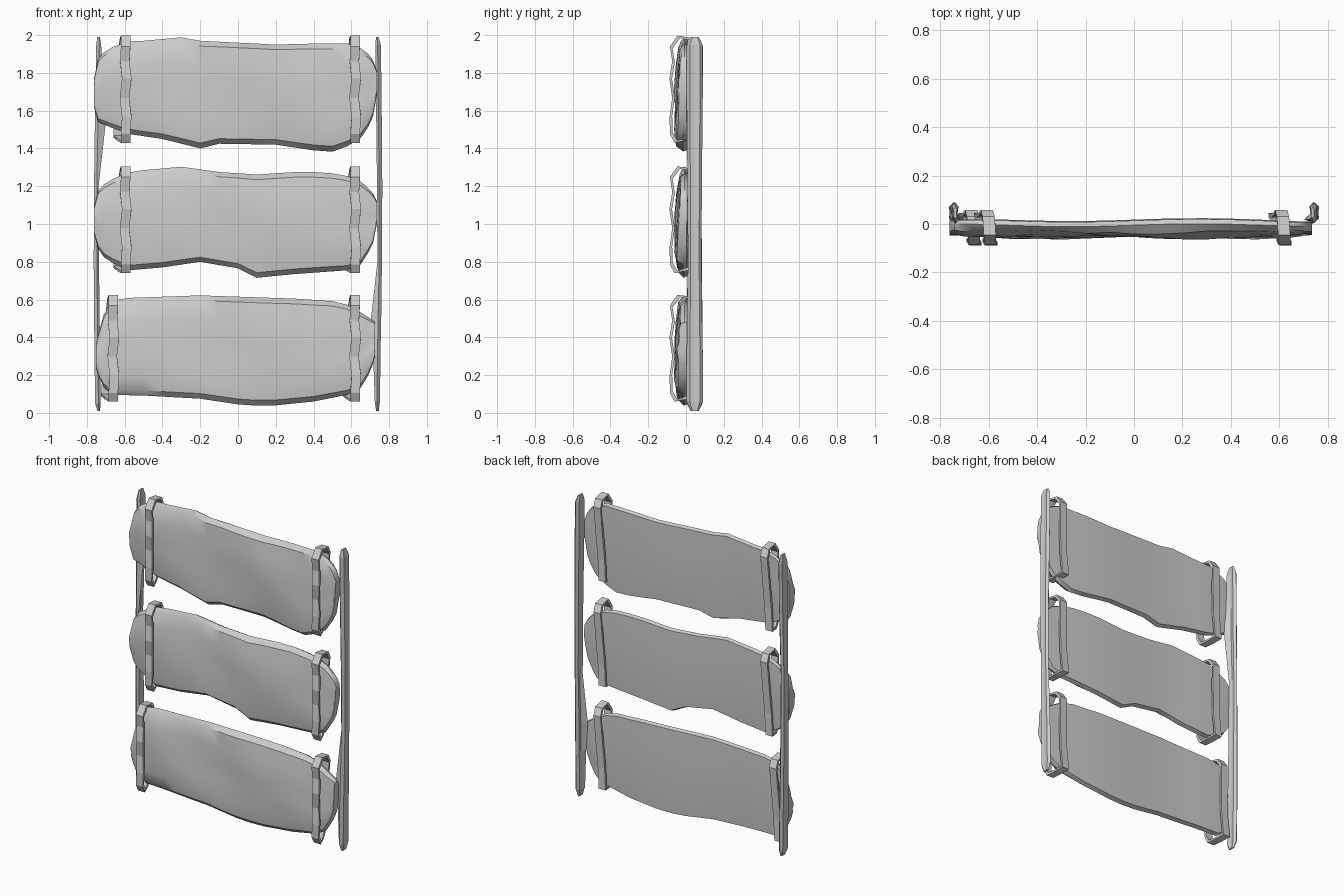
import bpy, bmesh, math, random

random.seed(4)


def interp(pts, x):
    # linear lookup along an edge profile
    for (x0, z0), (x1, z1) in zip(pts, pts[1:]):
        if x <= x1:
            return z0 + (z1 - z0) * (x - x0) / (x1 - x0)
    return pts[-1][1]


def loft(name, rings, closed=False, angle=None):
    # skin a list of equal-sized rings
    bm = bmesh.new()
    vs = [[bm.verts.new(p) for p in r] for r in rings]
    n = len(rings[0])
    pairs = list(zip(vs, vs[1:]))
    if closed:
        pairs.append((vs[-1], vs[0]))
    else:
        bm.faces.new(vs[0])
        bm.faces.new(vs[-1])
    for a, b in pairs:
        for i in range(n):
            j = (i + 1) % n
            bm.faces.new((a[i], a[j], b[j], b[i]))
    bmesh.ops.recalc_face_normals(bm, faces=bm.faces)
    me = bpy.data.meshes.new(name)
    bm.to_mesh(me)
    bm.free()
    ob = bpy.data.objects.new(name, me)
    bpy.context.collection.objects.link(ob)
    if angle:
        me.shade_smooth()
        me.set_sharp_from_angle(angle=math.radians(angle))
    return ob


# Panel cross-section: (height fraction, y), flat back and faceted bulging front
SECTION = [(0.02, 0.010), (0.3, 0.018), (0.7, 0.018), (0.98, 0.014), (1, -0.005),
           (0.95, -0.034), (0.77, -0.047), (0.58, -0.054), (0.38, -0.052),
           (0.2, -0.056), (0.05, -0.045), (0, -0.015)]
COLS = [-0.74, -0.71, -0.66, -0.58, -0.5, -0.4, -0.3, -0.2, -0.1, 0, 0.1,
        0.2, 0.3, 0.4, 0.5, 0.58, 0.65, 0.69, 0.715]


def panel(name, top, bottom):
    xs = sorted([top[0][0], top[-1][0]] + COLS)
    xs = [x for x in xs if top[0][0] <= x <= top[-1][0]]
    rings = []
    for x in xs:
        zt, zb = interp(top, x), interp(bottom, x)
        k = 0.75 + 0.25 * min(1, (0.77 - abs(x)) / 0.25)
        ring = []
        for t, y in SECTION:
            front = y < -0.03
            wave = 0.006 * math.sin(7 * x + 5 * t) if front else 0.006 * math.sin(6 * x)
            jit = random.uniform(-0.004, 0.004) if front else 0
            ring.append((x, (y + wave) * k + jit, zb + (zt - zb) * t))
        rings.append(ring)
    loft(name, rings, angle=35)


panel("top_panel",
      [(-0.762, 1.77), (-0.745, 1.87), (-0.7, 1.92), (-0.6, 1.965), (-0.5, 1.97), (-0.3, 1.988),
       (-0.2, 1.97), (0.2, 1.95), (0.4, 1.955), (0.6, 1.955), (0.67, 1.92), (0.71, 1.88), (0.735, 1.81)],
      [(-0.762, 1.62), (-0.74, 1.54), (-0.6, 1.48), (-0.4, 1.45), (-0.2, 1.40), (-0.1, 1.425), (0.2, 1.42),
       (0.4, 1.39), (0.5, 1.383), (0.6, 1.42), (0.67, 1.47), (0.715, 1.57), (0.735, 1.68)])
panel("middle_panel",
      [(-0.762, 1.09), (-0.745, 1.17), (-0.7, 1.22), (-0.6, 1.27), (-0.5, 1.285), (-0.3, 1.303), (-0.1, 1.275),
       (0.1, 1.262), (0.35, 1.278), (0.55, 1.265), (0.65, 1.225), (0.71, 1.17), (0.735, 1.12)],
      [(-0.762, 0.95), (-0.74, 0.87), (-0.7, 0.81), (-0.58, 0.755), (-0.4, 0.77), (-0.2, 0.80), (0, 0.765),
       (0.1, 0.715), (0.3, 0.735), (0.58, 0.755), (0.66, 0.79), (0.715, 0.9), (0.735, 1.0)])
panel("bottom_panel",
      [(-0.752, 0.36), (-0.72, 0.5), (-0.68, 0.59), (-0.6, 0.608), (-0.2, 0.622), (0.3, 0.605), (0.55, 0.588),
       (0.62, 0.55), (0.7, 0.5), (0.725, 0.48)],
      [(-0.752, 0.24), (-0.72, 0.14), (-0.66, 0.095), (-0.5, 0.092), (-0.2, 0.075), (0, 0.045), (0.15, 0.035),
       (0.4, 0.06), (0.6, 0.1), (0.66, 0.14), (0.71, 0.24), (0.725, 0.3)])

# Strap loop: (x offset, y, height fraction), wavy front, leaning back
STRAP = [(0, -0.045, 1.0), (0, -0.085, 0.90), (-0.004, -0.073, 0.76), (0.006, -0.088, 0.60),
         (-0.006, -0.073, 0.42), (0.006, -0.087, 0.24), (0, -0.085, 0.08), (0, -0.06, 0.0),
         (-0.02, 0.0, 0.02), (-0.04, 0.045, 0.05), (-0.03, 0.040, 0.3), (-0.02, 0.048, 0.6),
         (-0.012, 0.058, 0.9), (-0.005, 0.03, 0.98)]


def strap(name, x, z0, z1):
    rings = []
    for dx, y, t in STRAP:
        z = z0 + (z1 - z0) * t
        yi = y - math.copysign(min(0.014, abs(y + 0.015)), y + 0.015)
        zi = z0 + (z1 - z0) * (0.5 + (t - 0.5) * 0.955)
        a, b = x + dx - 0.025, x + dx + 0.025
        rings.append([(a, y, z), (b, y, z), (b, yi, zi), (a, yi, zi)])
    loft(name, rings, closed=True)


for row, xl, z0, z1 in [("top", -0.595, 1.43, 1.997), ("middle", -0.595, 0.74, 1.305),
                        ("bottom", -0.66, 0.06, 0.625)]:
    strap(row + "_left_strap", xl, z0, z1)
    strap(row + "_right_strap", 0.62, z0, z1)

# Posts: (z, centre x, half width, half depth, inner fin reach); right one is turned upside down
POST = [(0.01, -0.737, 0.007, 0.022, 0), (0.05, -0.742, 0.014, 0.042, 0), (0.3, -0.745, 0.015, 0.043, 0),
        (0.8, -0.75, 0.014, 0.038, 0), (1.2, -0.75, 0.012, 0.036, 0.0), (1.52, -0.744, 0.014, 0.04, 0.028),
        (1.7, -0.741, 0.013, 0.043, 0.012), (1.94, -0.738, 0.014, 0.043, 0), (1.99, -0.738, 0.007, 0.022, 0)]


def post(name, flip):
    rings = []
    for z, x, w, d, fin in POST:
        c = 0.046
        ring = [(x - w, c - d * 0.6), (x + w * 0.2, c - d), (x + w + fin, c - d * 0.7),
                (x + w * 0.7, c), (x + w, c + d * 0.6), (x, c + d), (x - w, c + d * 0.65), (x - w * 0.75, c)]
        rings.append([(-px, y, 2 - z) if flip else (px, y, z) for px, y in ring])
    loft(name, rings)


post("left_post", False)
post("right_post", True)
